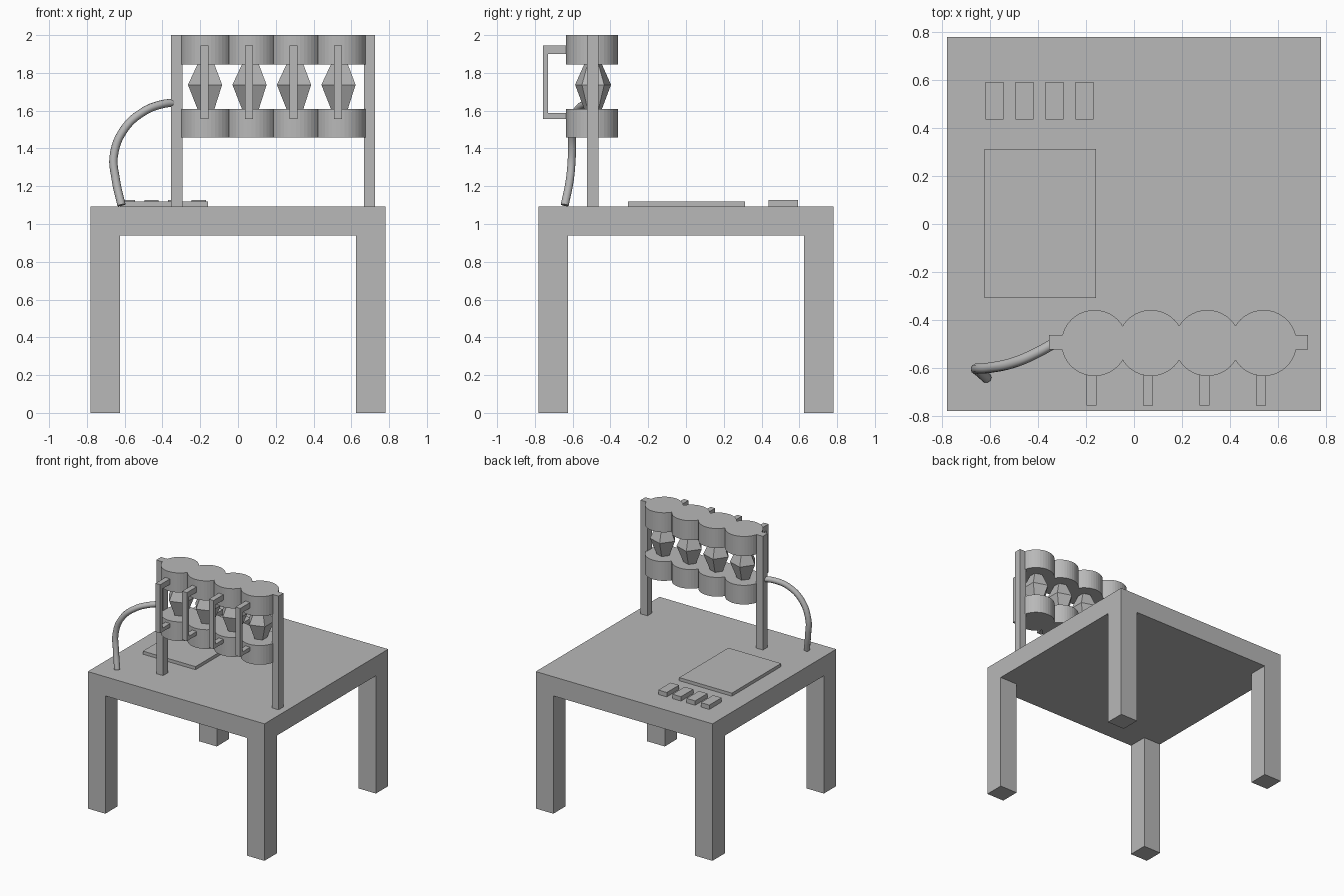
import bpy, bmesh, math
from mathutils import Matrix, Vector

default = bpy.data.objects.get("Cube")
if default:
    bpy.data.objects.remove(default, do_unlink=True)

grey = bpy.data.materials.new("plain grey")
grey.use_nodes = True
COLOUR = (0.48, 0.48, 0.48, 1)
grey.diffuse_color = COLOUR
grey.node_tree.nodes["Principled BSDF"].inputs["Base Color"].default_value = COLOUR


def add(name, bm):
    """Turn a bmesh into a grey object."""
    bmesh.ops.recalc_face_normals(bm, faces=bm.faces[:])
    mesh = bpy.data.meshes.new(name)
    bm.to_mesh(mesh)
    bm.free()
    mesh.materials.append(grey)
    ob = bpy.data.objects.new(name, mesh)
    bpy.context.collection.objects.link(ob)
    return ob


def box_into(bm, lo, hi):
    lo, hi = Vector(lo), Vector(hi)
    m = Matrix.Translation((lo + hi) / 2) @ Matrix.Diagonal((*(hi - lo), 1))
    bmesh.ops.create_cube(bm, size=1, matrix=m)


def box(name, lo, hi):
    bm = bmesh.new()
    box_into(bm, lo, hi)
    return add(name, bm)


def frustum_into(bm, sides, r1, r2, x, y, z1, z2, caps=True):
    m = Matrix.Translation((x, y, (z1 + z2) / 2)) @ Matrix.Rotation(math.pi / 2, 4, "Z")
    bmesh.ops.create_cone(bm, cap_ends=caps, segments=sides, radius1=r1, radius2=r2,
                          depth=z2 - z1, matrix=m)


# Table: a slab from a 3 x 3 grid, with the corner cells pulled down into legs
HALF, INNER, UNDER, TOP = 0.78, 0.625, 0.94, 1.093
bm = bmesh.new()
bmesh.ops.create_grid(bm, x_segments=3, y_segments=3, size=HALF)
for v in bm.verts:
    for i in (0, 1):
        if abs(v.co[i]) < HALF * 0.9:
            v.co[i] = math.copysign(INNER, v.co[i])
    v.co.z = UNDER
lower = bm.faces[:]
up = bmesh.ops.extrude_face_region(bm, geom=lower, use_keep_orig=True)
for v in up["geom"]:
    if isinstance(v, bmesh.types.BMVert):
        v.co.z = TOP
corners = [f for f in bm.faces
           if all(abs(v.co.z - UNDER) < 1e-4 for v in f.verts)
           and min(abs(c) for c in f.calc_center_median()[:2]) > INNER]
for f in bmesh.ops.extrude_discrete_faces(bm, faces=corners)["faces"]:
    for v in f.verts:
        v.co.z = 0
add("table", bm)

# Posts holding the rack
for name, x in (("right_post", -0.324), ("left_post", 0.696)):
    box(name, (x - 0.03, -0.525, TOP), (x + 0.03, -0.464, 2.0))

# Rack of four canisters: upper and lower cups, faceted cores, front handles
RACK_Y = -0.497
for i in range(4):
    x = -0.165 + 0.2355 * i
    for name, z1, z2 in (("lower_cup", 1.457, 1.61), ("upper_cup", 1.844, 2.0)):
        bm = bmesh.new()
        frustum_into(bm, 40, 0.138, 0.138, x, RACK_Y, z1, z2)
        add(f"{name}_{i + 1}", bm)

    bm = bmesh.new()
    frustum_into(bm, 5, 0.05, 0.1, x, RACK_Y + 0.005, 1.61, 1.737, False)
    frustum_into(bm, 5, 0.1, 0.05, x, RACK_Y + 0.005, 1.737, 1.844, False)
    bmesh.ops.remove_doubles(bm, verts=bm.verts[:], dist=0.0005)
    add(f"core_{i + 1}", bm)

    hx = x - 0.012
    bm = bmesh.new()
    box_into(bm, (hx - 0.021, -0.758, 1.557), (hx + 0.021, -0.731, 1.944))
    for z1, z2 in ((1.557, 1.587), (1.9, 1.944)):
        box_into(bm, (hx - 0.021, -0.731, z1), (hx + 0.021, -0.6, z2))
    add(f"handle_{i + 1}", bm)

# Hose from the right post down to the table
path = [(-0.32, -0.49, 1.645), (-0.41, -0.54, 1.632), (-0.5, -0.578, 1.595),
        (-0.6, -0.6, 1.505), (-0.657, -0.604, 1.365), (-0.647, -0.615, 1.235),
        (-0.617, -0.642, 1.1)]
curve = bpy.data.curves.new("hose_path", "CURVE")
curve.dimensions = "3D"
curve.bevel_depth = 0.022
curve.bevel_resolution = 3
curve.use_fill_caps = True
spline = curve.splines.new("BEZIER")
spline.bezier_points.add(len(path) - 1)
for p, co in zip(spline.bezier_points, path):
    p.co = co
    p.handle_left_type = p.handle_right_type = "AUTO"
curve.materials.append(grey)
hose = bpy.data.objects.new("hose", curve)
bpy.context.collection.objects.link(hose)
for o in bpy.context.selected_objects:
    o.select_set(False)
hose.select_set(True)
bpy.context.view_layer.objects.active = hose
bpy.ops.object.convert(target="MESH")
bpy.ops.object.shade_smooth_by_angle(angle=math.radians(40))

# Flat panel and row of keys on the table
box("panel", (-0.624, -0.308, TOP), (-0.159, 0.313, 1.118))
for i in range(4):
    x = -0.62 + 0.125 * i
    box(f"key_{i + 1}", (x, 0.437, TOP), (x + 0.075, 0.592, 1.128))
